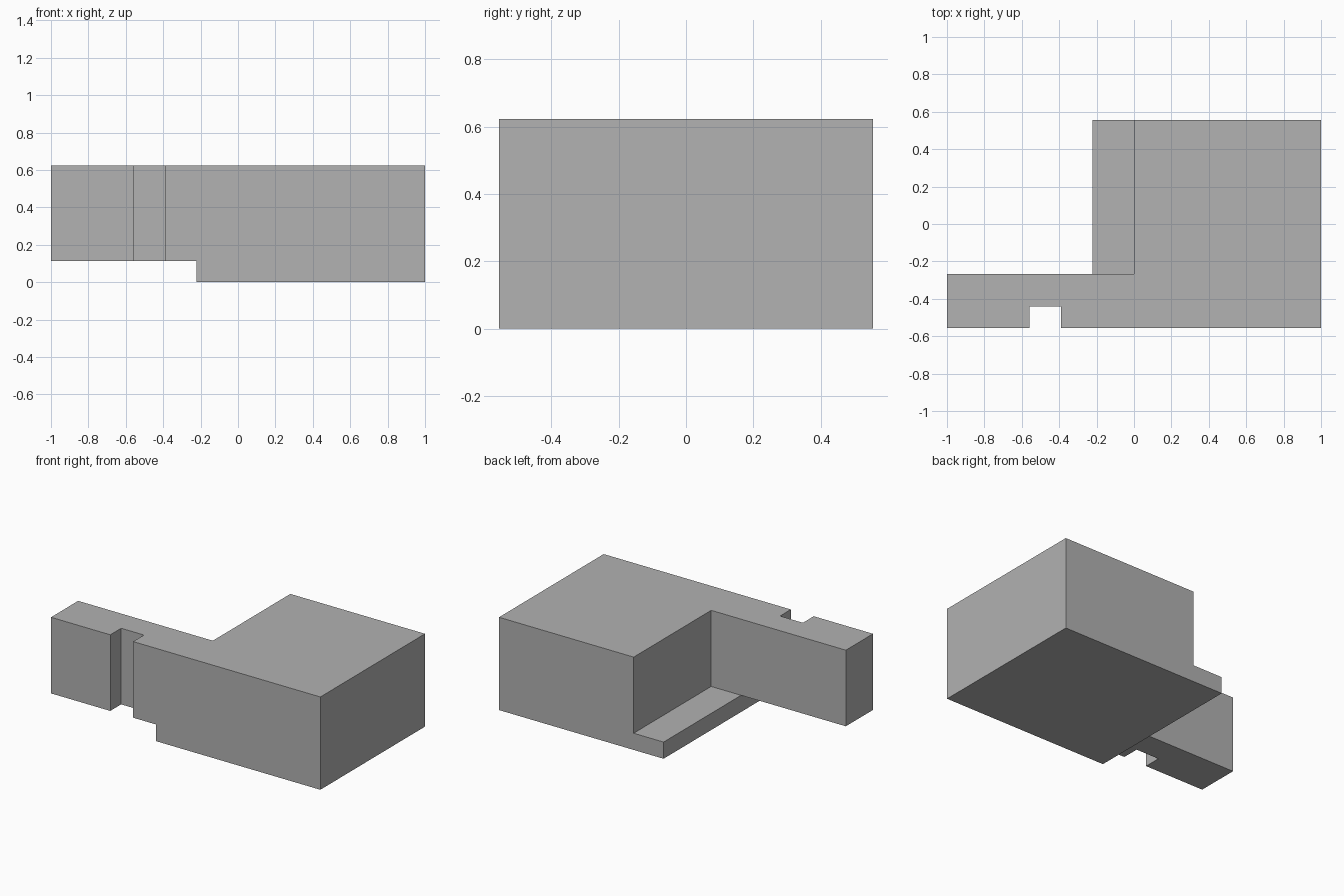
import bpy
import bmesh

cube = bpy.data.objects.get("Cube")
if cube:
    bpy.data.objects.remove(cube, do_unlink=True)

# Main levels and extents
DEPTH = 0.555
LEDGE = 0.112
TOP = 0.623
BASE_LEFT = -0.222
ARM_BACK = -0.267

grey = bpy.data.materials.new("plain grey")
grey.use_nodes = True
colour = (0.445, 0.445, 0.445, 1)
grey.diffuse_color = colour
grey.node_tree.nodes["Principled BSDF"].inputs["Base Color"].default_value = colour


def prism(name, outline, low, high):
    """Extrude a flat outline upward from low to high."""
    bm = bmesh.new()
    face = bm.faces.new([bm.verts.new((x, y, low)) for x, y in outline])
    result = bmesh.ops.extrude_face_region(bm, geom=[face])
    verts = [v for v in result["geom"] if isinstance(v, bmesh.types.BMVert)]
    bmesh.ops.translate(bm, verts=verts, vec=(0, 0, high - low))
    bmesh.ops.recalc_face_normals(bm, faces=bm.faces)
    mesh = bpy.data.meshes.new(name)
    bm.to_mesh(mesh)
    bm.free()
    mesh.materials.append(grey)
    obj = bpy.data.objects.new(name, mesh)
    bpy.context.collection.objects.link(obj)
    return obj


# Upper storey: square block with a notched arm
body = prism("building_body", [
    (-1, -DEPTH), (-0.56, -DEPTH), (-0.56, -0.44), (-0.39, -0.44),
    (-0.39, -DEPTH), (1, -DEPTH), (1, DEPTH), (0, DEPTH),
    (0, ARM_BACK), (-1, ARM_BACK)], LEDGE, TOP)

# Low base slab, wider than the block so a ledge shows at the rear
base = prism("base_slab", [
    (BASE_LEFT, -DEPTH), (1, -DEPTH), (1, DEPTH), (BASE_LEFT, DEPTH)], 0, LEDGE)

# Fuse both into one closed solid
fuse = body.modifiers.new("fuse base", "BOOLEAN")
fuse.operation = "UNION"
fuse.solver = "EXACT"
fuse.object = base
base.hide_render = True
base.hide_viewport = True
